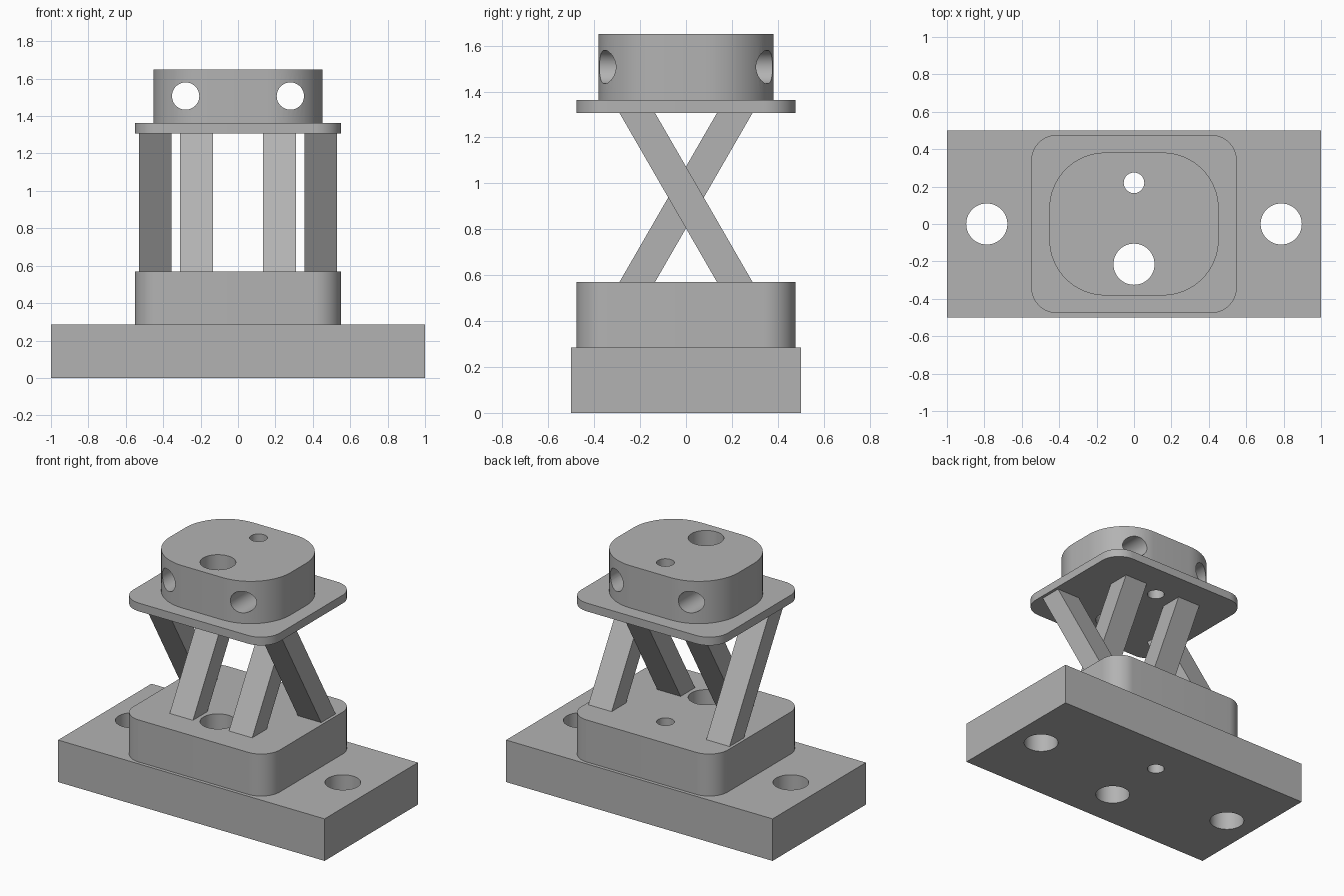
import bpy, bmesh, math
from mathutils import Matrix

if "Cube" in bpy.data.objects:
    bpy.data.objects.remove(bpy.data.objects["Cube"], do_unlink=True)

grey = bpy.data.materials.new("plain grey")
grey.use_nodes = True
GREY = (0.45, 0.45, 0.45, 1)
grey.diffuse_color = GREY
grey.node_tree.nodes["Principled BSDF"].inputs["Base Color"].default_value = GREY


def add_object(name, bm):
    bmesh.ops.recalc_face_normals(bm, faces=bm.faces)
    mesh = bpy.data.meshes.new(name)
    bm.to_mesh(mesh)
    bm.free()
    mesh.materials.append(grey)
    obj = bpy.data.objects.new(name, mesh)
    bpy.context.collection.objects.link(obj)
    return obj


def select_only(obj):
    bpy.ops.object.select_all(action='DESELECT')
    obj.select_set(True)
    bpy.context.view_layer.objects.active = obj


def rounded_outline(hx, hy, r, steps=16):
    """Rectangle outline with corner arcs, or sharp corners when r is 0."""
    if r == 0:
        return [(hx, hy), (-hx, hy), (-hx, -hy), (hx, -hy)]
    points = []
    for corner, (sx, sy) in enumerate([(1, 1), (-1, 1), (-1, -1), (1, -1)]):
        for i in range(steps + 1):
            a = (corner + i / steps) * math.pi / 2
            points.append((sx * (hx - r) + r * math.cos(a),
                           sy * (hy - r) + r * math.sin(a)))
    return points


def prism(name, hx, hy, r, z0, z1):
    bm = bmesh.new()
    face = bm.faces.new([bm.verts.new((x, y, z0)) for x, y in rounded_outline(hx, hy, r)])
    top = bmesh.ops.extrude_face_region(bm, geom=[face])["geom"]
    verts = [v for v in top if isinstance(v, bmesh.types.BMVert)]
    bmesh.ops.translate(bm, vec=(0, 0, z1 - z0), verts=verts)
    return add_object(name, bm)


def drill(obj, x, y, z, radius, axis='Z'):
    """Cut a round through hole, then discard the cutter."""
    turn = Matrix.Rotation(math.pi / 2, 4, 'X') if axis == 'Y' else Matrix()
    bm = bmesh.new()
    bmesh.ops.create_cone(bm, cap_ends=True, segments=48, radius1=radius, radius2=radius,
                          depth=5, matrix=Matrix.Translation((x, y, z)) @ turn)
    cutter = add_object("drill_cutter", bm)
    cutter.hide_render = True
    mod = obj.modifiers.new("hole", 'BOOLEAN')
    mod.operation, mod.solver, mod.object = 'DIFFERENCE', 'EXACT', cutter
    select_only(obj)
    bpy.ops.object.modifier_apply(modifier=mod.name)
    bpy.data.objects.remove(cutter, do_unlink=True)


def strut(name, x0, x1, lean):
    """Slanted bar with level ends; lean +1 rises toward the back."""
    bm = bmesh.new()
    profile = [(-0.29, 0.57), (-0.135, 0.57), (0.29, 1.307), (0.135, 1.307)]
    face = bm.faces.new([bm.verts.new((x0, lean * y, z)) for y, z in profile])
    side = bmesh.ops.extrude_face_region(bm, geom=[face])["geom"]
    verts = [v for v in side if isinstance(v, bmesh.types.BMVert)]
    bmesh.ops.translate(bm, vec=(x1 - x0, 0, 0), verts=verts)
    return add_object(name, bm)


# Stacked blocks
base = prism("base", 1, 0.5, 0, 0, 0.285)
pedestal = prism("pedestal", 0.55, 0.477, 0.14, 0.285, 0.57)
flange = prism("flange", 0.55, 0.477, 0.14, 1.307, 1.363)
head = prism("head", 0.453, 0.382, 0.3, 1.363, 1.65)

# Two vertical bores through the whole stack
for part in (base, pedestal, flange, head):
    drill(part, 0, 0.22, 0, 0.055)
    drill(part, 0, -0.215, 0, 0.11)

# Mounting holes in the base and cross bores in the head
for side in (-1, 1):
    drill(base, side * 0.787, 0, 0, 0.11)
    drill(head, side * 0.28, 0, 1.507, 0.073, 'Y')

# Crossed struts: the inner pair leans back, the outer pair leans forward
for label, side in (("right", -1), ("left", 1)):
    strut("inner_strut_" + label, side * 0.135, side * 0.31, 1)
    strut("outer_strut_" + label, side * 0.355, side * 0.53, -1)

# Smooth the round walls, keep the edges sharp
for part in (base, pedestal, flange, head):
    select_only(part)
    bpy.ops.object.shade_smooth_by_angle(angle=math.radians(30))
